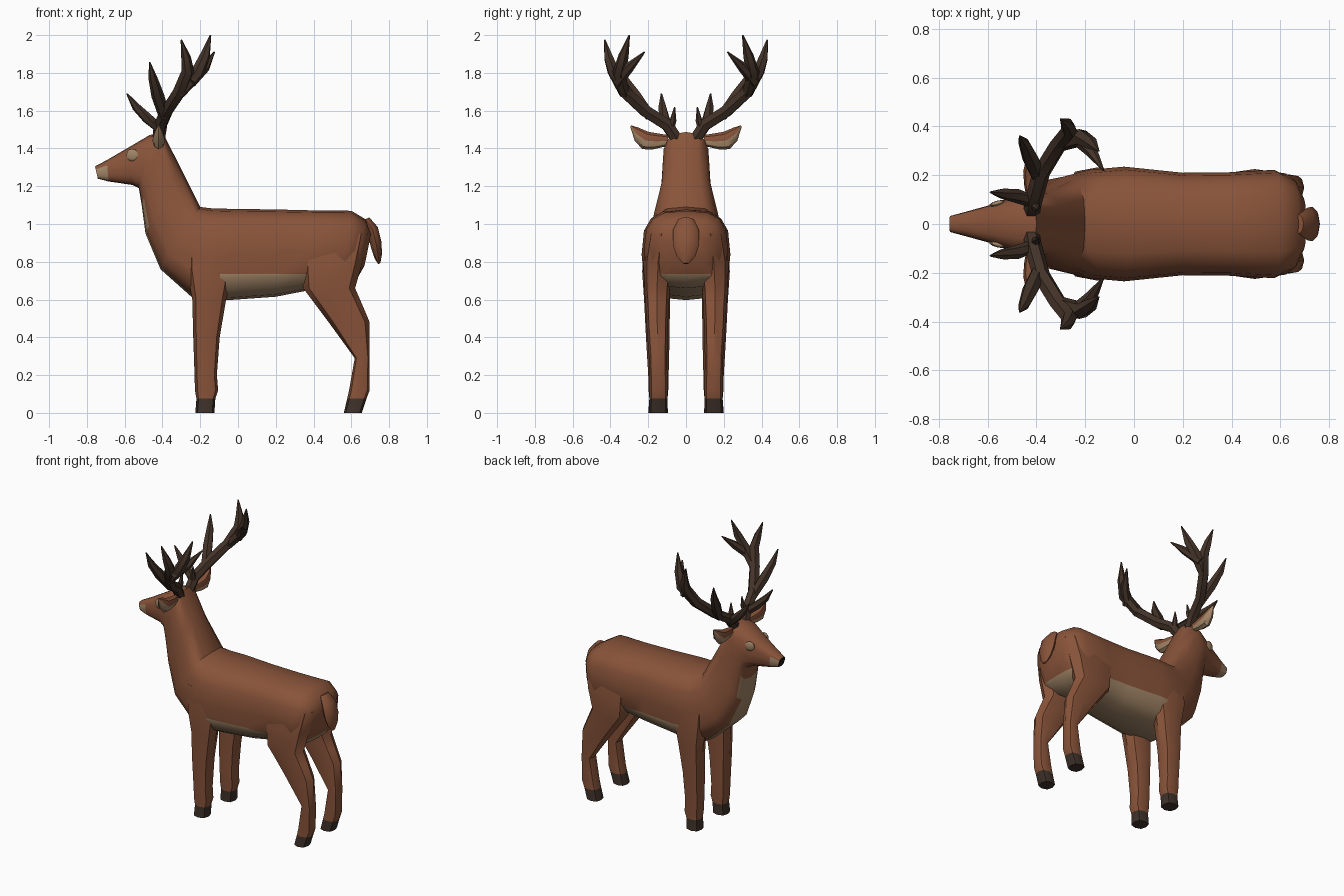
import bpy, bmesh, math
from mathutils import Vector


def material(name, rgb):
    m = bpy.data.materials.new(name)
    m.diffuse_color = (*rgb, 1)
    return m


FUR = material("brown fur", (0.25, 0.088, 0.042))
TAN = material("pale tan", (0.36, 0.235, 0.135))
HORN = material("dark antler", (0.058, 0.034, 0.022))
HOOF = material("dark hoof", (0.05, 0.032, 0.023))
NOSE = material("black nose", (0.012, 0.009, 0.008))


def spow(v, e):
    return math.copysign(abs(v) ** e, v)


def section(centre, a, b, n, e=1.0):
    """Rounded ring around centre, spanned by half axes a and b."""
    ring = []
    for i in range(n):
        t = 2 * math.pi * (i + 0.5 * (n % 4)) / n
        ring.append(centre + a * spow(math.cos(t), e) + b * spow(math.sin(t), e))
    return ring


def add_loft(bm, rings, flip=1):
    loops = [[bm.verts.new((p.x, p.y * flip, p.z)) for p in r] for r in rings]
    n = len(loops[0])
    for r, s in zip(loops, loops[1:]):
        for i in range(n):
            bm.faces.new((r[i], r[(i + 1) % n], s[(i + 1) % n], s[i]))
    bm.faces.new(loops[0])
    bm.faces.new(loops[-1])


def finish(bm, name, mats, rule=None, angle=38):
    bmesh.ops.recalc_face_normals(bm, faces=bm.faces[:])
    bm.normal_update()
    if rule:
        for f in bm.faces:
            f.material_index = rule(f.calc_center_median(), f.normal)
    me = bpy.data.meshes.new(name)
    bm.to_mesh(me)
    bm.free()
    for m in mats:
        me.materials.append(m)
    ob = bpy.data.objects.new(name, me)
    bpy.context.collection.objects.link(ob)
    bpy.ops.object.select_all(action='DESELECT')
    ob.select_set(True)
    bpy.context.view_layer.objects.active = ob
    bpy.ops.object.shade_smooth_by_angle(angle=math.radians(angle))
    return ob


# head, neck and torso in one loft: top x, top z, bottom x, bottom z, half width
BODY = [
    (-0.757, 1.305, -0.742, 1.24, 0.034), (-0.695, 1.338, -0.685, 1.225, 0.05),
    (-0.58, 1.405, -0.56, 1.207, 0.083), (-0.47, 1.47, -0.525, 1.19, 0.115),
    (-0.40, 1.487, -0.51, 1.10, 0.125), (-0.31, 1.31, -0.49, 0.95, 0.135),
    (-0.20, 1.09, -0.41, 0.76, 0.19), (-0.14, 1.083, -0.23, 0.60, 0.222),
    (-0.03, 1.08, -0.05, 0.597, 0.235), (0.20, 1.077, 0.20, 0.615, 0.21),
    (0.40, 1.072, 0.38, 0.65, 0.212), (0.60, 1.07, 0.55, 0.66, 0.222),
    (0.675, 1.025, 0.625, 0.70, 0.185), (0.705, 0.95, 0.67, 0.78, 0.11),
]
bm = bmesh.new()
rings = []
for tx, tz, bx, bz, w in BODY:
    top, bot = Vector((tx, 0, tz)), Vector((bx, 0, bz))
    rings.append(section((top + bot) / 2, Vector((0, w, 0)), (top - bot) / 2, 16, 0.68))
add_loft(bm, rings)
bmesh.ops.bisect_plane(bm, geom=bm.verts[:] + bm.edges[:] + bm.faces[:],
                       plane_co=(0, 0, 0.735), plane_no=(0, 0, 1))


def body_rule(c, n):
    if c.x < -0.745:
        return 2                                      # nose tip
    if c.x < -0.69 and c.z < 1.305:
        return 1                                      # muzzle
    if c.z < 0.735 and c.x > -0.16:
        return 1                                      # belly
    if c.x < -0.15 and c.z < 1.06 and abs(c.y) < 0.1 and -n.x - n.z > 0.75:
        return 1                                      # chest
    return 0


finish(bm, "body", [FUR, TAN, NOSE], body_rule)

# legs: z, x min, x max, inner y, outer y
FRONT = [(0.92, -0.28, 0.0, 0.08, 0.215), (0.75, -0.27, -0.03, 0.08, 0.232),
         (0.60, -0.242, -0.063, 0.085, 0.222), (0.40, -0.237, -0.097, 0.087, 0.212),
         (0.20, -0.23, -0.112, 0.092, 0.20), (0.12, -0.228, -0.105, 0.094, 0.198),
         (0.075, -0.22, -0.12, 0.098, 0.194), (0.0, -0.226, -0.125, 0.096, 0.20)]
HIND = [(0.95, 0.40, 0.685, 0.06, 0.20), (0.80, 0.33, 0.66, 0.07, 0.225),
        (0.66, 0.345, 0.62, 0.085, 0.222), (0.58, 0.405, 0.655, 0.09, 0.215),
        (0.48, 0.48, 0.697, 0.095, 0.21), (0.29, 0.618, 0.697, 0.10, 0.196),
        (0.12, 0.588, 0.697, 0.098, 0.194), (0.075, 0.578, 0.68, 0.098, 0.194),
        (0.0, 0.56, 0.655, 0.096, 0.198)]
for name, data in (("front_leg", FRONT), ("hind_leg", HIND)):
    for side, s in (("left", 1), ("right", -1)):
        bm = bmesh.new()
        add_loft(bm, [section(Vector(((x0 + x1) / 2, (y0 + y1) / 2, z)),
                              Vector(((x1 - x0) / 2, 0, 0)), Vector((0, (y1 - y0) / 2, 0)), 8, 0.75)
                      for z, x0, x1, y0, y1 in data], s)
        finish(bm, f"{name}_{side}", [FUR, HOOF], lambda c, n: int(c.z < 0.075))

# tail: x, z, half thickness, half width
bm = bmesh.new()
add_loft(bm, [section(Vector((x, 0, z)), Vector((t, 0, t * 0.5)), Vector((0, w, 0)), 8)
              for x, z, t, w in ((0.675, 1.025, 0.02, 0.04), (0.712, 0.97, 0.028, 0.068),
                                 (0.732, 0.89, 0.028, 0.07), (0.742, 0.83, 0.02, 0.05),
                                 (0.748, 0.79, 0.006, 0.015))])
finish(bm, "tail", [FUR])

# antlers: each branch is a list of x, y, z, radius
ANTLER = [
    [(-0.42, 0.05, 1.45, 0.034), (-0.41, 0.10, 1.525, 0.036), (-0.38, 0.21, 1.595, 0.036),
     (-0.31, 0.325, 1.70, 0.036), (-0.265, 0.385, 1.81, 0.034), (-0.275, 0.41, 1.88, 0.026),
     (-0.30, 0.43, 1.975, 0.004)],                                   # main beam
    [(-0.31, 0.325, 1.69, 0.03), (-0.215, 0.355, 1.80, 0.036), (-0.175, 0.33, 1.89, 0.028),
     (-0.145, 0.30, 2.0, 0.004)],                                    # crown tine
    [(-0.25, 0.365, 1.75, 0.03), (-0.175, 0.30, 1.83, 0.027), (-0.125, 0.22, 1.91, 0.004)],
    [(-0.39, 0.19, 1.57, 0.03), (-0.425, 0.27, 1.68, 0.034), (-0.45, 0.33, 1.77, 0.024),
     (-0.468, 0.36, 1.857, 0.004)],                                  # middle tine
    [(-0.41, 0.09, 1.50, 0.026), (-0.48, 0.115, 1.56, 0.029), (-0.54, 0.125, 1.62, 0.022),
     (-0.588, 0.13, 1.69, 0.004)],                                   # brow tine
    [(-0.41, 0.085, 1.49, 0.02), (-0.40, 0.068, 1.55, 0.018), (-0.395, 0.06, 1.62, 0.003)],
]


def tube(points):
    rings = []
    for i, (x, y, z, r) in enumerate(points):
        a, b = points[max(i - 1, 0)], points[min(i + 1, len(points) - 1)]
        d = (Vector(b[:3]) - Vector(a[:3])).normalized()
        u = d.cross(Vector((0.9, 0.3, -0.3))).normalized()
        rings.append(section(Vector((x, y, z)), u * r, d.cross(u) * r, 6))
    return rings


for side, s in (("left", 1), ("right", -1)):
    bm = bmesh.new()
    for branch in ANTLER:
        add_loft(bm, tube(branch), s)
    finish(bm, f"antler_{side}", [HORN])

    # ear: y, z, half depth, half height
    bm = bmesh.new()
    add_loft(bm, [section(Vector((-0.42, y, z)), Vector((hx, 0, 0)), Vector((0, hz * 0.35, -hz)), 8)
                  for y, z, hx, hz in ((0.10, 1.44, 0.02, 0.03), (0.16, 1.437, 0.03, 0.042),
                                       (0.215, 1.442, 0.034, 0.046), (0.26, 1.475, 0.024, 0.034),
                                       (0.293, 1.518, 0.004, 0.005))], s)
    finish(bm, f"ear_{side}", [FUR, TAN], lambda c, n, s=s: int(n.y * s * 0.7 - n.z > 0.1))

    # pale eye patch
    bm = bmesh.new()
    bmesh.ops.create_uvsphere(bm, u_segments=10, v_segments=6, radius=1)
    for v in bm.verts:
        v.co = Vector((-0.56 + v.co.x * 0.033, s * (0.085 + v.co.x * 0.008 + v.co.y * 0.011),
                       1.365 + v.co.z * 0.033))
    finish(bm, f"eye_{side}", [TAN])
